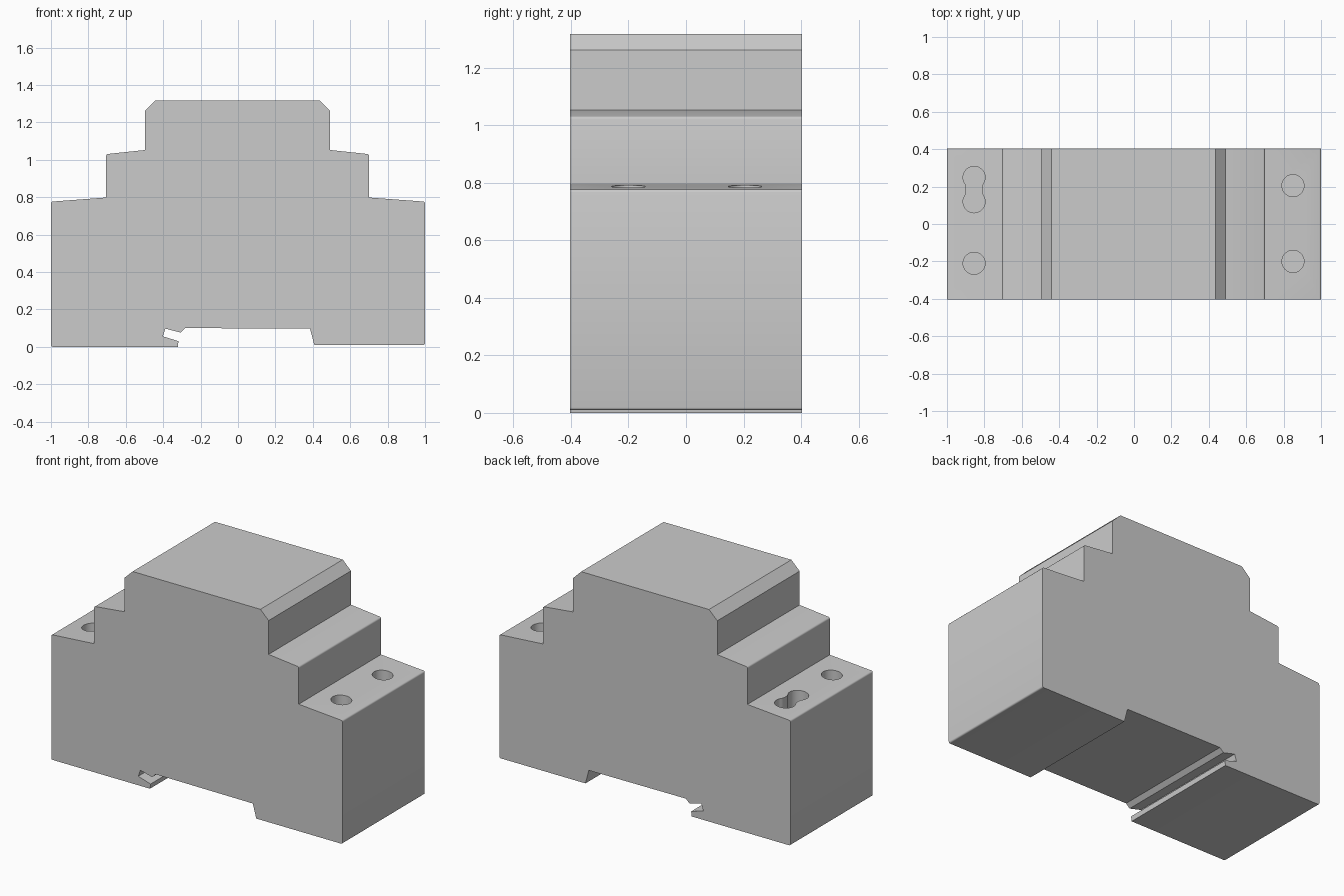
import bpy, bmesh
from math import cos, sin, radians, atan2, degrees
from mathutils import Vector

if "Cube" in bpy.data.objects:
    bpy.data.objects.remove(bpy.data.objects["Cube"])


def prism(name, points, push):
    """Extrude a closed outline along the push vector."""
    bm = bmesh.new()
    face = bm.faces.new([bm.verts.new(p) for p in points])
    geom = bmesh.ops.extrude_face_region(bm, geom=[face])["geom"]
    moved = [g for g in geom if isinstance(g, bmesh.types.BMVert)]
    bmesh.ops.translate(bm, verts=moved, vec=push)
    bmesh.ops.recalc_face_normals(bm, faces=bm.faces)
    mesh = bpy.data.meshes.new(name)
    bm.to_mesh(mesh)
    bm.free()
    obj = bpy.data.objects.new(name, mesh)
    bpy.context.collection.objects.link(obj)
    return obj


def arc(cx, cy, r, start, end, n):
    return [(cx + r * cos(radians(start + (end - start) * i / n)),
             cy + r * sin(radians(start + (end - start) * i / n))) for i in range(n + 1)]


# Stepped housing outline, including the rail slot and clip hook underneath
right_side = [(0.385, 0.097), (0.408, 0.01), (1, 0.01), (1, 0.776), (0.70, 0.798),
              (0.70, 1.03), (0.493, 1.052), (0.493, 1.262), (0.437, 1.317)]
left_side = [(-0.441, 1.317), (-0.498, 1.262), (-0.498, 1.052), (-0.705, 1.03),
             (-0.705, 0.798), (-1, 0.776), (-1, 0.0)]
clip = [(-0.322, 0.0), (-0.318, 0.03), (-0.402, 0.056), (-0.388, 0.097),
        (-0.307, 0.076), (-0.282, 0.10)]
HALF = 0.404
outline = right_side + left_side + clip
housing = prism("housing", [(x, -HALF, z) for x, z in outline], Vector((0, 2 * HALF, 0)))

# Tiny rounding on the right-angled outer corners
bm = bmesh.new()
bm.from_mesh(housing.data)
corners = [e for e in bm.edges
           if abs(e.verts[0].co.y - e.verts[1].co.y) > 0.1
           and e.calc_face_angle_signed() > radians(60)
           and abs(e.verts[0].co.x) > 0.6]
bmesh.ops.bevel(bm, geom=corners, offset=0.009, segments=3, profile=0.5, affect="EDGES")
bm.to_mesh(housing.data)
bm.free()

# Screw openings: three round ones and one keyhole made of two joined circles
R, DEPTH, TOP = 0.059, 0.14, 0.789
openings = [arc(x, y, R, 0, 352.5, 47) for x, y in ((0.85, 0.205), (0.85, -0.2), (-0.855, -0.21))]
kx, ky, gap, neck_r, neck_x = -0.855, 0.184, 0.065, 0.082, 0.124
t = degrees(atan2(gap, neck_x))
keyhole = (arc(kx, ky + gap, R, -t, 180 + t, 28)
           + arc(kx - neck_x, ky, neck_r, t, -t, 10)[1:-1]
           + arc(kx, ky - gap, R, 180 - t, 360 + t, 28)
           + arc(kx + neck_x, ky, neck_r, 180 + t, 180 - t, 10)[1:-1])
openings.append(keyhole)

for i, pts in enumerate(openings):
    cutter = prism(f"screw_opening_cutter_{i + 1}", [(x, y, TOP - DEPTH) for x, y in pts],
                   Vector((0, 0, DEPTH + 0.1)))
    cutter.hide_render = True
    mod = housing.modifiers.new("screw_opening", "BOOLEAN")
    mod.operation, mod.solver, mod.object = "DIFFERENCE", "EXACT", cutter
    bpy.context.view_layer.objects.active = housing
    bpy.ops.object.modifier_apply(modifier=mod.name)
    bpy.data.objects.remove(cutter)

# Smooth the hole walls and rounded corners, keep the rest crisp
bpy.ops.object.select_all(action="DESELECT")
housing.select_set(True)
bpy.context.view_layer.objects.active = housing
bpy.ops.object.shade_smooth_by_angle(angle=radians(31))
